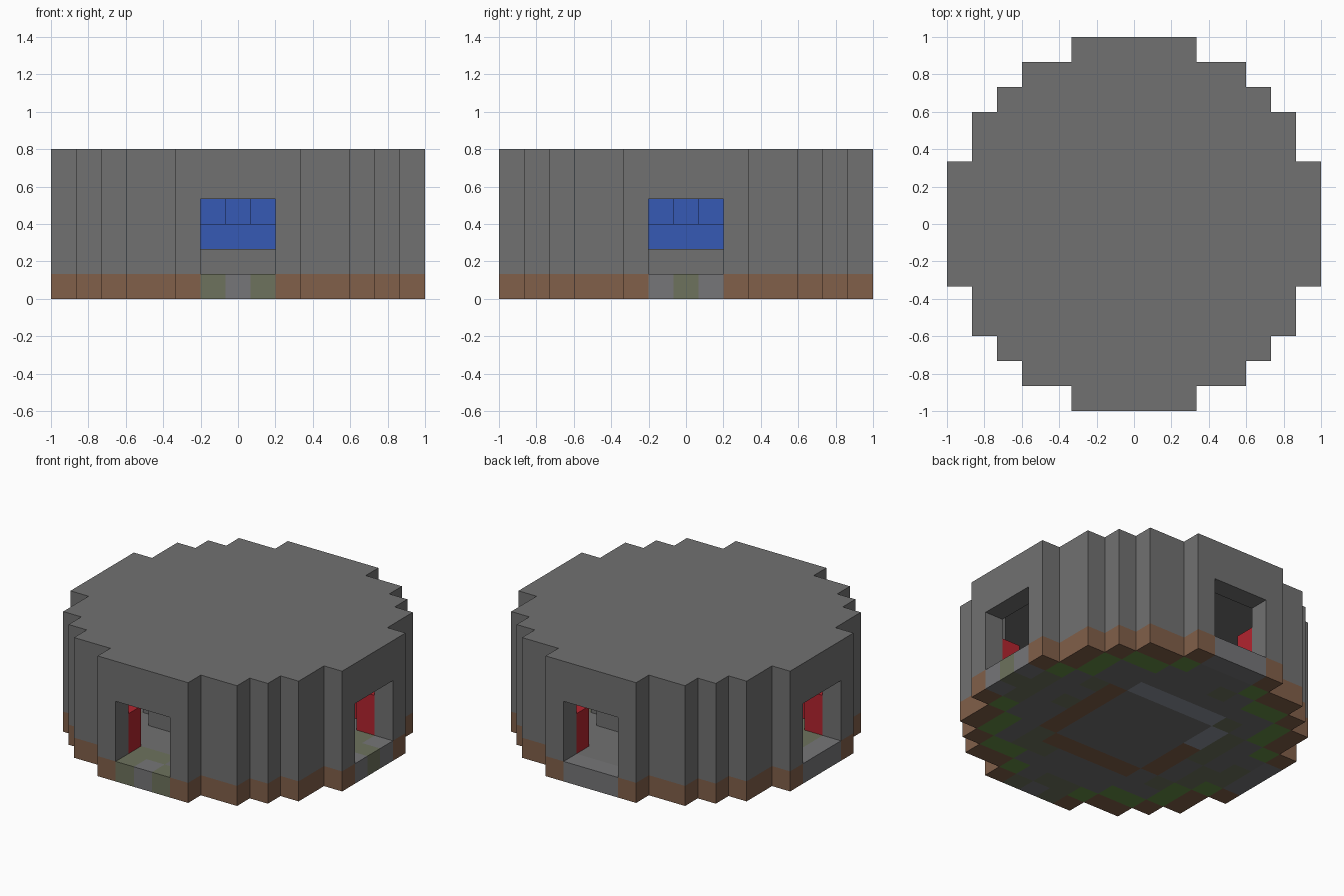
import bpy
import bmesh
import random
from mathutils import Vector

random.seed(4)
if "Cube" in bpy.data.objects:
    bpy.data.objects.remove(bpy.data.objects["Cube"], do_unlink=True)

UNIT = 2 / 15  # edge of one block


def make_material(name, rgb):
    mat = bpy.data.materials.new(name)
    mat.use_nodes = True
    mat.diffuse_color = (*rgb, 1)
    mat.node_tree.nodes["Principled BSDF"].inputs["Base Color"].default_value = (*rgb, 1)
    return mat


STONE = make_material("stone grey", (0.165, 0.165, 0.165))
EARTH = make_material("earth brown", (0.22, 0.115, 0.067))
GRASS = make_material("grass green", (0.13, 0.27, 0.06))
PAVING = make_material("paving grey", (0.18, 0.18, 0.188))
MOSS = make_material("mossy grey", (0.155, 0.17, 0.11))
SLATE = make_material("pale slate", (0.27, 0.29, 0.34))
RED = make_material("red", (0.45, 0.018, 0.028))
WATER = make_material("water blue", (0.037, 0.1, 0.46))


def build_blocks(name, cells):
    """Skin a dictionary of (x, y, layer) -> material with outer faces only."""
    mats = list(dict.fromkeys(cells.values()))
    bm = bmesh.new()
    for cell, mat in cells.items():
        centre = Vector(cell)
        for axis in range(3):
            for sign in (-1, 1):
                normal = Vector((0, 0, 0))
                normal[axis] = sign
                if tuple(int(c) for c in centre + normal) in cells:
                    continue
                u = Vector((0, 0, 0))
                u[(axis + 1) % 3] = 0.5
                v = normal.cross(u)
                mid = centre + normal / 2 + Vector((0, 0, 0.5))
                corners = (mid - u - v, mid + u - v, mid + u + v, mid - u + v)
                face = bm.faces.new([bm.verts.new(c * UNIT) for c in corners])
                face.material_index = mats.index(mat)
    # Weld the blocks and merge flat areas of one colour
    bmesh.ops.remove_doubles(bm, verts=bm.verts, dist=UNIT / 100)
    bmesh.ops.dissolve_limit(bm, angle_limit=0.01, verts=bm.verts,
                             edges=bm.edges, delimit={'MATERIAL'})
    mesh = bpy.data.meshes.new(name)
    bm.to_mesh(mesh)
    bm.free()
    for mat in mats:
        mesh.materials.append(mat)
    obj = bpy.data.objects.new(name, mesh)
    bpy.context.collection.objects.link(obj)
    return obj


def neighbours(cell):
    x, y = cell
    return {(x + 1, y), (x - 1, y), (x, y + 1), (x, y - 1)}


def clipped_square(radius):
    """Square of blocks without its four corners."""
    span = range(-radius, radius + 1)
    return {(x, y) for x in span for y in span if abs(x) + abs(y) < 2 * radius}


def stack(plan, layers, mat):
    return {(x, y, z): mat for x, y in plan for z in layers}


# Round stepped plan, its one-block shell, and the ring inside the shell
half_widths = [7, 7, 7, 6, 6, 5, 4, 2]
disc = {(x, y) for y in range(-7, 8)
        for x in range(-half_widths[abs(y)], half_widths[abs(y)] + 1)}
shell = {c for c in disc if not neighbours(c) <= disc}
doorways = {c for c in disc if min(abs(c[0]), abs(c[1])) <= 1}
inner_ring = {c for c in disc - shell - doorways if neighbours(c) & shell}
basin = clipped_square(3)
basin_rim = basin - clipped_square(2)
basin_rim = {c for c in basin if max(abs(c[0]), abs(c[1])) == 3}


def floor_material(cell):
    x, y = cell
    if cell in shell - doorways:
        return EARTH
    if cell in inner_ring:
        return GRASS
    if cell in basin_rim:
        return SLATE if y == 3 or (x == -3 and y > 0) else EARTH
    if cell in basin:
        return STONE
    if cell in shell:
        return MOSS if cell in {(-1, -7), (1, -7), (7, 0)} else PAVING
    return MOSS if random.random() < 0.25 else STONE


# Floor slab with earth edge, grass ring and paved paths
build_blocks("floor", {(x, y, 0): floor_material((x, y)) for x, y in sorted(disc)})

# Outer wall with four doorways, closed by a flat roof
shell_blocks = stack(shell - doorways, range(1, 4), STONE)
shell_blocks.update(stack(shell, [4], STONE))
shell_blocks.update(stack(disc, [5], STONE))
build_blocks("wall_and_roof", shell_blocks)

# Red blocks lining the inside of the wall between doorways
build_blocks("inner_lining", stack(inner_ring, (1, 2), RED))

# Central fountain: stone basin and two tiers of water
build_blocks("fountain_basin", stack(basin, [1], STONE))
water = stack(clipped_square(2), [2], WATER)
water.update(stack(clipped_square(1), [3], WATER))
build_blocks("fountain_water", water)
